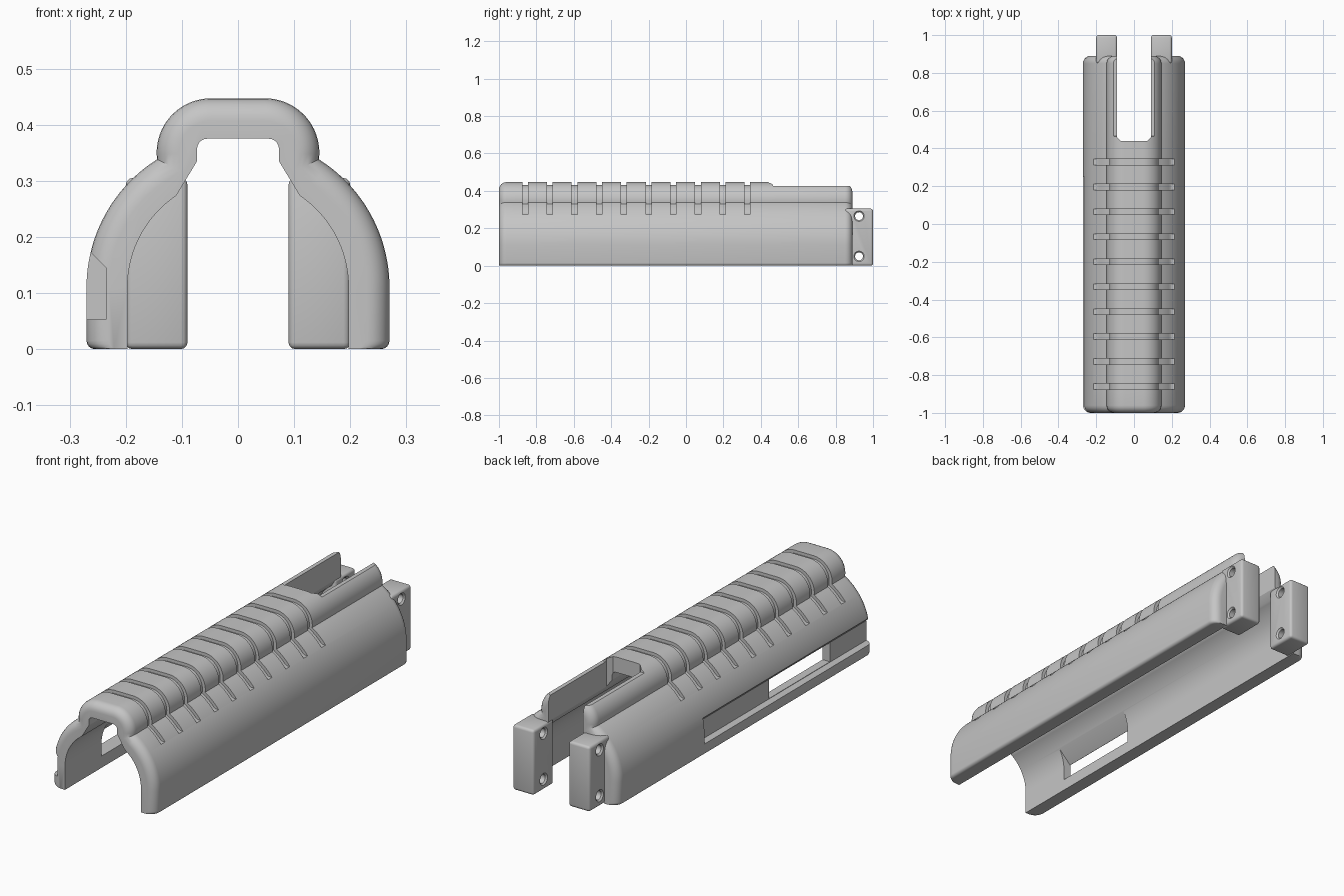
import bpy
import bmesh
from math import sin, cos, radians, pi
from mathutils import Vector, Matrix

if "Cube" in bpy.data.objects:
    bpy.data.objects.remove(bpy.data.objects["Cube"], do_unlink=True)

grey = bpy.data.materials.new("plain grey")
grey.use_nodes = True
grey.diffuse_color = (0.56, 0.56, 0.56, 1)
grey.node_tree.nodes["Principled BSDF"].inputs["Base Color"].default_value = (0.56, 0.56, 0.56, 1)


def arc(cx, cz, r, start, end, n):
    steps = [radians(start + (end - start) * i / n) for i in range(n + 1)]
    return [Vector((cx + r * cos(a), cz + r * sin(a))) for a in steps]


def mirrored(half):
    return half + [Vector((-p.x, p.y)) for p in reversed(half)]


def inset(path, d):
    """Move an open path inward along its mitred normals; feet only move sideways."""
    out = []
    for i, p in enumerate(path):
        a = (p - path[max(i - 1, 0)]).normalized()
        b = (path[min(i + 1, len(path) - 1)] - p).normalized()
        t = (a + b).normalized()
        n = Vector((t.y, -t.x))
        if p.y < 0.03:
            n = Vector((1 if p.x > 0 else -1, 0))
        elif a.length and b.length:
            n /= max(t.dot(a), 0.5)
        out.append(p - n * d)
    return out


def loft(bm, sections):
    """Skin closed (x, z) loops placed at successive y positions."""
    rings = [[bm.verts.new((p.x, y, p.y)) for p in loop] for y, loop in sections]
    for r, s in zip(rings, rings[1:]):
        for i in range(len(r)):
            j = (i + 1) % len(r)
            bm.faces.new((r[i], r[j], s[j], s[i]))
    bm.faces.new(rings[0])
    bm.faces.new(rings[-1])


def add_box(bm, lo, hi):
    lo, hi = Vector(lo), Vector(hi)
    m = Matrix.Translation((lo + hi) / 2) @ Matrix.Diagonal((*(hi - lo), 1))
    bmesh.ops.create_cube(bm, size=1, matrix=m)


def make(name, bm):
    bmesh.ops.recalc_face_normals(bm, faces=bm.faces[:])
    mesh = bpy.data.meshes.new(name)
    bm.to_mesh(mesh)
    bm.free()
    mesh.materials.append(grey)
    ob = bpy.data.objects.new(name, mesh)
    bpy.context.collection.objects.link(ob)
    return ob


def activate(ob):
    bpy.ops.object.select_all(action="DESELECT")
    ob.select_set(True)
    bpy.context.view_layer.objects.active = ob


def cut(ob, bm):
    """Subtract a cutter, using the first solver that leaves a solid."""
    cutter = make("cutter", bm)
    cutter.hide_render = True
    mod = ob.modifiers.new("cut", "BOOLEAN")
    mod.object, mod.operation = cutter, "DIFFERENCE"
    for solver in ("MANIFOLD", "EXACT", "FLOAT"):
        mod.solver = solver
        result = ob.evaluated_get(bpy.context.evaluated_depsgraph_get())
        if len(result.data.polygons) > len(ob.data.polygons) / 2:
            break
    activate(ob)
    bpy.ops.object.modifier_apply(modifier=mod.name)
    bpy.data.objects.remove(cutter, do_unlink=True)


# Shell: arched cross-section with a raised top channel, rounded at both ends
outer = mirrored(arc(0.255, 0.015, 0.015, -90, 0, 4) + arc(0, 0.11, 0.27, 0, 54, 22)
                 + arc(0.048, 0.35, 0.097, -7, 90, 18))
inner = mirrored([Vector((0.197, 0))] + arc(0, 0.11, 0.197, 0, 56, 18)
                 + [Vector((0.073, 0.335))] + arc(0.055, 0.357, 0.018, 0, 90, 5))
r = 0.04
turns = [radians(15 * i) for i in range(7)]
ends = [(-1 + r * (1 - sin(a)), r * (1 - cos(a))) for a in reversed(turns)]
ends += [(0.89 - r * (1 - sin(a)), r * (1 - cos(a))) for a in turns]
bm = bmesh.new()
loft(bm, [(y, inset(outer, d) + inner[::-1]) for y, d in ends])
shell = make("handguard_shell", bm)

# Ten grip grooves over the top, each a slab hollowed by the inset crest
floor = inset([p for p in outer if p.y > 0.28], 0.015)
floor[0].y = floor[-1].y = 0.275
slab = [Vector(p) for p in ((0.4, 0.275), (0.4, 0.6), (-0.4, 0.6), (-0.4, 0.275))]
for k in range(10):
    y = -0.86 + 0.132 * k
    bm = bmesh.new()
    loft(bm, [(y - 0.015, slab + floor[::-1]), (y + 0.015, slab + floor[::-1])])
    cut(shell, bm)

# Lowered rear rails, with a sloped step
bm = bmesh.new()
add_box(bm, (-0.3, 0.435, 0.425), (0.3, 1.1, 0.6))
for v in bm.verts:
    if v.co.y < 0.5 and v.co.z < 0.5:
        v.co.y += 0.03
cut(shell, bm)

# Rear slot with chamfered corners
bm = bmesh.new()
add_box(bm, (-0.09, 0.44, 0.2), (0.09, 1.1, 0.7))
corners = [e for e in bm.edges if abs(e.verts[0].co.z - e.verts[1].co.z) > 0.1
           and e.verts[0].co.y < 0.5]
bmesh.ops.bevel(bm, geom=corners, offset=0.02, segments=1, affect="EDGES")
cut(shell, bm)

# Side recess and the window through it
recess = [Vector(p) for p in ((-0.32, 0.053), (-0.235, 0.053), (-0.235, 0.145), (-0.32, 0.23))]
window = [Vector(p) for p in ((-0.24, 0.055), (-0.13, 0.055), (-0.13, 0.248),
                              (-0.234, 0.144), (-0.24, 0.144))]
for loop, y0, y1 in ((recess, -1.1, 0.25), (window, -0.73, -0.28)):
    bm = bmesh.new()
    loft(bm, [(y0, loop), (y1, loop)])
    cut(shell, bm)

# Rear mounting tabs with countersunk cross holes
tabs = []
for side, name in ((1, "left_mounting_tab"), (-1, "right_mounting_tab")):
    bm = bmesh.new()
    add_box(bm, (0.09, 0.85, 0), (0.2, 1, 0.305))
    bmesh.ops.bevel(bm, geom=bm.edges[:], offset=0.012, segments=3, profile=0.5, affect="EDGES")
    bmesh.ops.scale(bm, vec=(side, 1, 1), verts=bm.verts[:])
    tab = make(name, bm)
    for z in (0.05, 0.265):
        bm = bmesh.new()
        loft(bm, [(x, arc(0, 0, radius, 0, 345, 23)) for x, radius in
                  ((0.083, 0.035), (0.097, 0.021), (0.193, 0.021), (0.207, 0.035))])
        bm.transform(Matrix.Translation((0, 0.925, z)) @ Matrix.Rotation(-side * pi / 2, 4, "Z"))
        cut(tab, bm)
    tabs.append(tab)

for ob in [shell] + tabs:
    activate(ob)
    bpy.ops.object.shade_smooth_by_angle(angle=radians(30))
